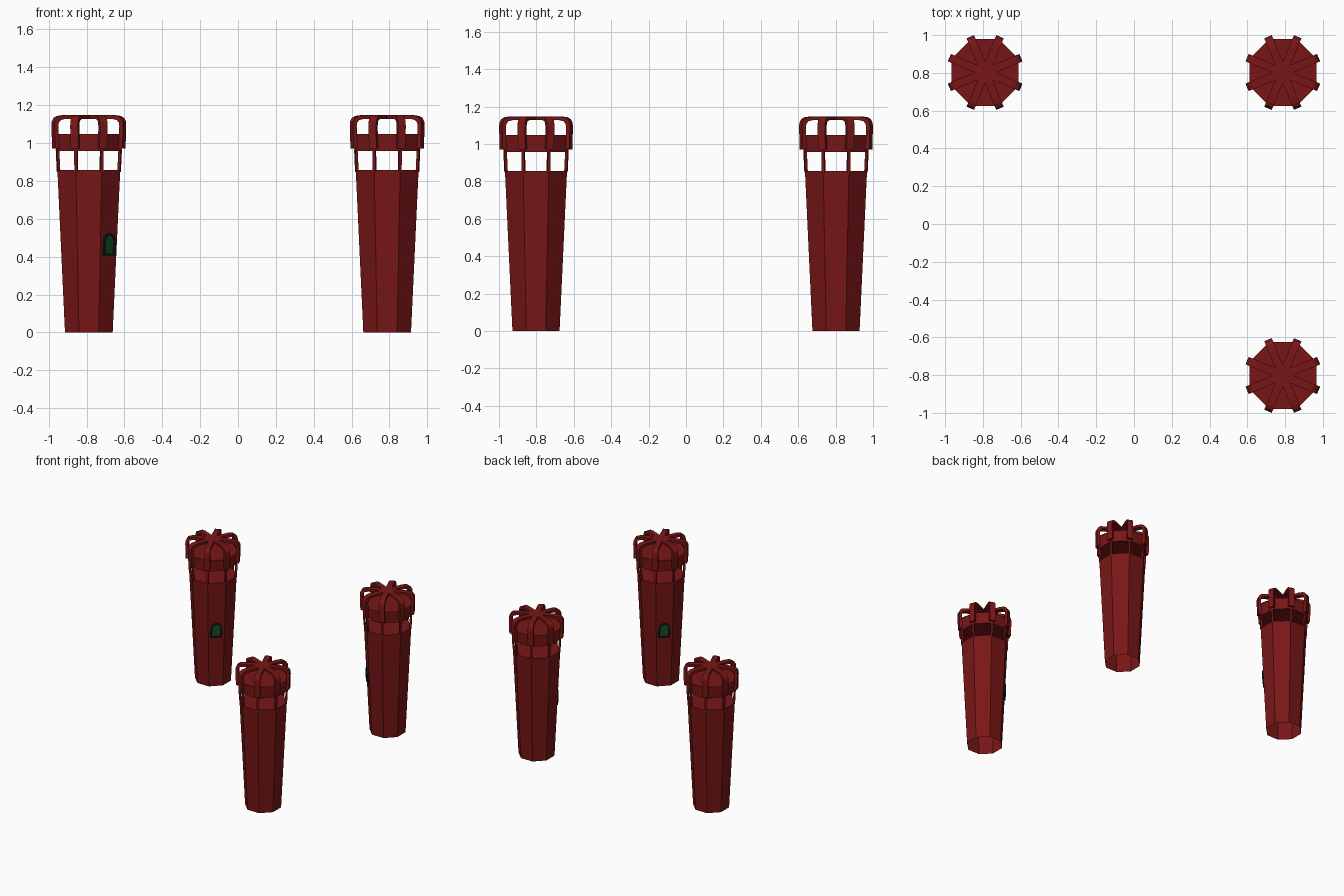
import bpy, bmesh, math
from mathutils import Matrix, Vector

if "Cube" in bpy.data.objects:
    bpy.data.objects.remove(bpy.data.objects["Cube"])


def material(name, rgb):
    m = bpy.data.materials.new(name)
    m.diffuse_color = (*rgb, 1)
    m.use_nodes = True
    m.node_tree.nodes["Principled BSDF"].inputs["Base Color"].default_value = m.diffuse_color
    return m


RED = material("dark_red", (0.19, 0.008, 0.008))
GREEN = material("green", (0.008, 0.085, 0.01))
NAVY = material("navy", (0.004, 0.01, 0.04))
C8 = math.cos(math.pi / 8)


def finish(bm, name, mat, matrix):
    bmesh.ops.recalc_face_normals(bm, faces=bm.faces)
    me = bpy.data.meshes.new(name)
    bm.to_mesh(me)
    bm.free()
    me.materials.append(mat)
    ob = bpy.data.objects.new(name, me)
    ob.matrix_world = matrix
    bpy.context.collection.objects.link(ob)


def octagon(bm, apothem, z):
    r = apothem / C8
    return [bm.verts.new((r * math.cos(a), r * math.sin(a), z))
            for a in [math.pi / 8 + i * math.pi / 4 for i in range(8)]]


def bridge(bm, a, b):
    n = len(a)
    for i in range(n):
        j = (i + 1) % n
        bm.faces.new((a[i], a[j], b[j], b[i]))


def prism8(name, a0, z0, a1, z1, matrix, closed_bottom):
    bm = bmesh.new()
    lo, hi = octagon(bm, a0, z0), octagon(bm, a1, z1)
    bridge(bm, lo, hi)
    bm.faces.new(hi)
    if closed_bottom:
        bm.faces.new(lo[::-1])
    finish(bm, name, RED, matrix)


def radial(name, profile, half, matrix):
    # eight copies of a radius/height profile, one at each octagon corner
    bm = bmesh.new()
    for i in range(8):
        rot = Matrix.Rotation(math.pi / 8 + i * math.pi / 4, 3, 'Z')
        a, b = [[bm.verts.new(rot @ Vector((r, s, z))) for r, z in profile]
                for s in (-half, half)]
        bridge(bm, a, b)
        bm.faces.new(a[::-1])
        bm.faces.new(b)
    finish(bm, name, RED, matrix)


def arch(w, h, inset=0.0):
    # round-topped window outline
    hw = w / 2 - inset
    spring = h - w / 2
    pts = [(-hw, inset), (hw, inset)]
    return pts + [(hw * math.cos(t), spring + hw * math.sin(t))
                  for t in [math.pi * k / 8 for k in range(9)]]


def window(tag, matrix):
    w, h = 0.085, 0.118
    bm = bmesh.new()
    loops = [[bm.verts.new((x, y, d)) for x, y in arch(w, h, ins)]
             for ins, d in ((0, -0.01), (0, 0.01), (0.011, 0.01), (0.011, -0.01))]
    for k in range(4):
        bridge(bm, loops[k], loops[(k + 1) % 4])
    finish(bm, "window_frame_" + tag, NAVY, matrix)
    bm = bmesh.new()
    a, b = [[bm.verts.new((x, y, d)) for x, y in arch(w, h, 0.011)] for d in (-0.008, 0.004)]
    bridge(bm, a, b)
    bm.faces.new(a[::-1])
    bm.faces.new(b)
    finish(bm, "window_pane_" + tag, GREEN, matrix)


BASE, TOP, DECK = 0.126, 0.166, 0.857

# curved crown rib profile: outer edge up and over, then back along the inside
rib = [(0.201, 0.972), (0.205, 1.09), (0.203, 1.115), (0.193, 1.133), (0.175, 1.143),
       (0.14, 1.148), (0.0, 1.148), (0.0, 1.128), (0.14, 1.128), (0.168, 1.122),
       (0.18, 1.108), (0.183, 1.09), (0.179, 0.972)]
post = [(0.166, DECK - 0.01), (0.180, DECK - 0.01), (0.186, 0.965), (0.172, 0.965)]

for tag, sx, sy in (("back_left", -1, 1), ("back_right", 1, 1), ("front_right", 1, -1)):
    place = Matrix.Translation((sx * 0.788, sy * 0.802, 0))
    # tapered shaft, open underneath
    prism8("tower_shaft_" + tag, BASE, 0, TOP, DECK, place, False)
    # lookout posts, solid cap and crown ribs
    radial("lookout_posts_" + tag, post, 0.008, place)
    prism8("cap_ring_" + tag, 0.172, 0.957, 0.177, 1.048, place, True)
    radial("crown_ribs_" + tag, rib, 0.0215, place)
    # arched window on the face that looks toward the centre
    z = 0.406
    ap = BASE + (TOP - BASE) * z / DECK
    n = Vector((-sx, -sy, 0)).normalized()
    up = (n * (TOP - BASE) + Vector((0, 0, DECK))).normalized()
    side = Vector((0, 0, 1)).cross(n)
    out = side.cross(up)
    frame = Matrix((side, up, out)).transposed().to_4x4()
    window(tag, place @ Matrix.Translation(n * ap + Vector((0, 0, z))) @ frame)
